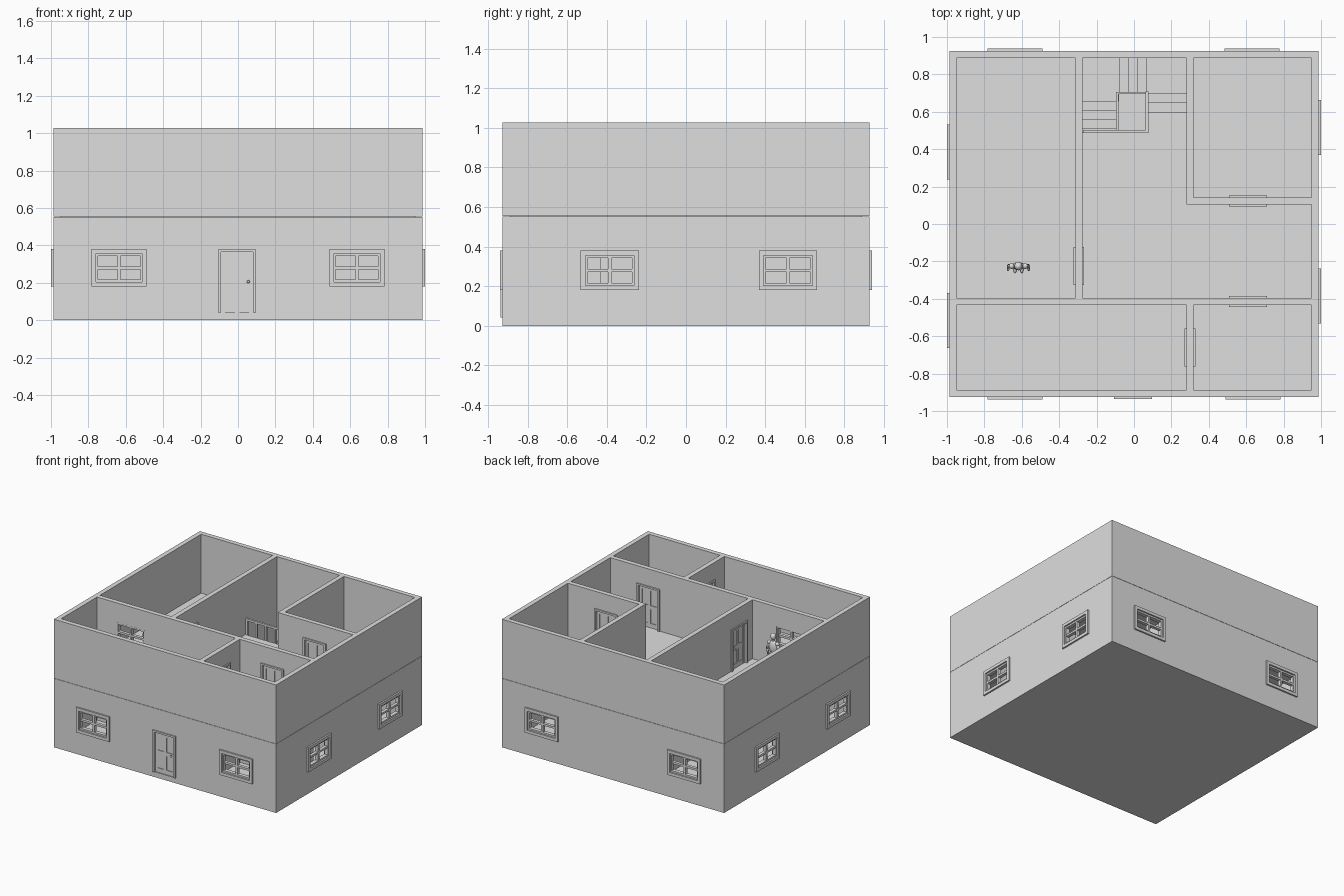
import bpy, bmesh, math
from mathutils import Matrix, Vector

old = bpy.data.objects.get("Cube")
if old:
    bpy.data.objects.remove(old, do_unlink=True)

GREY = (0.735, 0.735, 0.735, 1)
grey = bpy.data.materials.new("plain_grey")
grey.use_nodes = True
grey.diffuse_color = GREY
grey.node_tree.nodes["Principled BSDF"].inputs["Base Color"].default_value = GREY

X, Y, T = 0.987, 0.926, 0.038        # outer half sizes, wall thickness
XI, YI = X - T, Y - T
GROUND, CEILING, UPPER, TOP = 0.04, 0.515, 0.555, 1.028


def finish(name, bm, smooth=False):
    mesh = bpy.data.meshes.new(name)
    bm.to_mesh(mesh)
    bm.free()
    mesh.materials.append(grey)
    for p in mesh.polygons:
        p.use_smooth = smooth
    ob = bpy.data.objects.new(name, mesh)
    bpy.context.scene.collection.objects.link(ob)
    return ob


def add_box(bm, x0, x1, y0, y1, z0, z1, frame=Matrix()):
    size = Matrix.Diagonal((x1 - x0, y1 - y0, z1 - z0, 1))
    mid = Matrix.Translation(((x0 + x1) / 2, (y0 + y1) / 2, (z0 + z1) / 2))
    bmesh.ops.create_cube(bm, size=1, matrix=frame @ mid @ size)


def boxes(name, items, frame=Matrix()):
    bm = bmesh.new()
    for b in items:
        add_box(bm, *b, frame=frame)
    return finish(name, bm)


def cut(target, cutters):
    """Subtract helper objects, then remove them."""
    for c in cutters:
        c.hide_render = True
        mod = target.modifiers.new("opening", "BOOLEAN")
        mod.operation, mod.solver, mod.object = "DIFFERENCE", "EXACT", c
        bpy.context.view_layer.objects.active = target
        bpy.ops.object.modifier_apply(modifier=mod.name)
        bpy.data.objects.remove(c, do_unlink=True)


def facing(x, y, z, turn):
    """Frame whose local -y points out of the wall."""
    return Matrix.Translation((x, y, z)) @ Matrix.Rotation(math.radians(turn), 4, "Z")


def ring(w, h, t, y0, y1):
    """Four bars round a rectangle of half sizes w, h."""
    return [(-w, -w + t, y0, y1, -h, h), (w - t, w, y0, y1, -h, h),
            (-w + t, w - t, y0, y1, h - t, h), (-w + t, w - t, y0, y1, -h, -h + t)]


def window(name, frame, raised=True):
    bars = ring(0.126, 0.076, 0.013, -0.001, 0.03)
    bars += [(-0.008, 0.008, 0, 0.028, -0.065, 0.065),
             (-0.115, 0.115, 0.001, 0.026, -0.008, 0.008)]
    if raised:
        bars += ring(0.147, 0.1, 0.024, -0.013, 0.004)
    boxes(name, bars, frame)
    return boxes("window_cutter", [(-0.124, 0.124, -0.05, T + 0.02, -0.074, 0.074)], frame)


def door(name, frame, both=True):
    h = 0.168
    parts = [(-0.09, 0.09, 0.014, 0.024, -h, h - 0.01)]
    for a, b in ((-0.09, -0.065), (-0.012, 0.012), (0.065, 0.09)):
        parts.append((a, b, 0.008, 0.03, -h, h - 0.01))
    for a, b in ((-h, -h + 0.035), (-0.02, 0.01), (h - 0.04, h - 0.01)):
        parts.append((-0.065, 0.065, 0.0085, 0.0295, a, b))
    for s in ((-0.01, 0.012), (T - 0.012, T + 0.01))[:2 if both else 1]:
        parts += [(-0.102, -0.086, *s, -h, h), (0.086, 0.102, *s, -h, h),
                  (-0.086, 0.086, *s, h - 0.014, h)]
    boxes(name, parts, frame)
    bm = bmesh.new()
    for y in (-0.002, T + 0.002):
        bmesh.ops.create_uvsphere(bm, u_segments=12, v_segments=8, radius=0.008,
                                  matrix=frame @ Matrix.Translation((0.06, y, -0.004)))
    finish(name + "_knobs", bm, True)
    return boxes("door_cutter", [(-0.092, 0.092, -0.05, T + 0.03, -h, h - 0.004)], frame)


# Outer shells of the two storeys
def shell(name, z0, z1):
    ob = boxes(name, [(-X, X, -Y, Y, z0, z1)])
    cut(ob, [boxes("room_cutter", [(-XI, XI, -YI, YI, max(z0 - 0.1, GROUND), z1 + 0.1)])])
    return ob


lower = shell("lower_walls", 0, UPPER - 0.002)
shell("upper_walls", UPPER, TOP)

wz = 0.28
spots = {"front_right": (-0.635, -Y, 0), "front_left": (0.635, -Y, 0),
         "back_right": (-0.635, Y, 180), "back_left": (0.63, Y, 180),
         "left_front": (X, -0.385, 90), "left_rear": (X, 0.515, 90),
         "right_front": (-X, -0.515, -90), "right_rear": (-X, 0.385, -90)}
cutters = [window(k + "_window", facing(x, y, wz, a)) for k, (x, y, a) in spots.items()]
cutters.append(door("front_door", facing(-0.005, -Y, GROUND + 0.17, 0), False))
cut(lower, cutters)

# Upper floor with the stairwell left open
SL, SR, SY = -0.276, 0.281, 0.488
boxes("upper_floor", [(-XI, XI, -YI, SY, CEILING, UPPER),
                      (-XI, SL, SY, YI, CEILING, UPPER),
                      (SR, XI, SY, YI, CEILING, UPPER),
                      (0.07, SR, SY, 0.6, CEILING, UPPER)])

# Room partitions, repeated on both storeys
CY, RY = -0.433, 0.104
walls = {"cross_wall": (-XI, XI, CY, CY + T),
         "side_wall": (SL - T, SL, CY + T, YI),
         "front_room_wall": (SR, SR + T, -YI, CY),
         "stair_wall": (SR, SR + T, RY, YI),
         "rear_room_wall": (SR + T, XI, RY, RY + T)}
for name, plan in walls.items():
    boxes("lower_" + name, [(*plan, GROUND, CEILING)])
upper = {name: boxes("upper_" + name, [(*plan, UPPER, TOP)]) for name, plan in walls.items()}

# Doors and the inner window of the upper rooms
dz = UPPER + 0.168
cut(upper["cross_wall"], [door("cross_door", facing(0.61, CY, dz, 0)),
                          window("inner_window", facing(-0.65, CY, UPPER + 0.24, 0), False)])
cut(upper["side_wall"], [door("side_room_door", facing(SL, -0.225, dz, 90))])
cut(upper["front_room_wall"], [door("front_room_door", facing(SR, -0.66, dz, -90))])
cut(upper["rear_room_wall"], [door("rear_room_door", facing(0.61, RY, dz, 0))])

# Three-flight stair climbing round the well
A, B, C, STEP = -0.09, 0.07, 0.7, 0.049
plan = [(SL, A, 0.507 + i * STEP, 0.507 + (i + 1) * STEP) for i in range(3)]
plan.append((SL, A + 0.01, 0.654, YI))
plan += [(A + 0.01 + i * STEP, A + 0.01 + (i + 1) * STEP, C, YI) for i in range(3)]
plan.append((0.067, SR, C, YI))
plan += [(B, SR, C - (i + 1) * 0.05, C - i * 0.05) for i in range(2)]
rise = (UPPER - GROUND) / (len(plan) + 1)
boxes("stairs", [(*p, max(GROUND, GROUND + (i - 1) * rise), GROUND + (i + 1) * rise)
                 for i, p in enumerate(plan)])

# Railing round the stairwell
corners = [(SL + 0.01, 0.495), (B, 0.495), (B, C), (A, C), (A, 0.495)]
rails = []
for (xa, ya), (xb, yb) in zip(corners[:2], corners[1:3]):
    x0, x1, y0, y1 = min(xa, xb), max(xa, xb), min(ya, yb), max(ya, yb)
    rails.append((x0 - 0.008, x1 + 0.008, y0 - 0.008, y1 + 0.008, 0.668, 0.685))
    for i in range(5):
        px, py = xa + (xb - xa) * i / 4, ya + (yb - ya) * i / 4
        rails.append((px - 0.007, px + 0.007, py - 0.007, py + 0.007, CEILING, 0.67))
for (xa, ya), (xb, yb) in zip(corners[2:4], corners[3:]):
    rails.append((min(xa, xb) - 0.006, max(xa, xb) + 0.006,
                  min(ya, yb) - 0.006, max(ya, yb) + 0.006, 0.485, 0.5))
boxes("stair_railing", rails)


# Standing figure in the side room
def limb(bm, a, b, r0, r1):
    a, b = Vector(a), Vector(b)
    turn = (b - a).to_track_quat("Z", "Y").to_matrix().to_4x4()
    bmesh.ops.create_cone(bm, cap_ends=True, segments=12, radius1=r0, radius2=r1,
                          depth=(b - a).length, matrix=Matrix.Translation((a + b) / 2) @ turn)


def ball(bm, pos, scale):
    bmesh.ops.create_uvsphere(bm, u_segments=16, v_segments=10, radius=1,
                              matrix=Matrix.Translation(pos) @ Matrix.Diagonal((*scale, 1)))


bm = bmesh.new()
ball(bm, (0, 0, 0.325), (0.021, 0.023, 0.027))
limb(bm, (0, 0, 0.28), (0, 0, 0.31), 0.01, 0.009)
ball(bm, (0, 0, 0.24), (0.036, 0.021, 0.055))
ball(bm, (0, 0, 0.185), (0.029, 0.021, 0.027))
for s in (-1, 1):
    ball(bm, (s * 0.036, 0, 0.272), (0.015, 0.015, 0.015))
    limb(bm, (s * 0.036, 0, 0.272), (s * 0.052, 0.002, 0.218), 0.012, 0.009)
    limb(bm, (s * 0.052, 0.002, 0.218), (s * 0.055, -0.015, 0.165), 0.009, 0.007)
    ball(bm, (s * 0.055, -0.018, 0.156), (0.007, 0.008, 0.013))
    limb(bm, (s * 0.015, 0, 0.185), (s * 0.018, 0, 0.095), 0.016, 0.012)
    limb(bm, (s * 0.018, 0, 0.095), (s * 0.018, 0.003, 0.01), 0.012, 0.008)
    ball(bm, (s * 0.018, -0.014, 0.008), (0.009, 0.024, 0.008))
figure = finish("standing_figure", bm, True)
figure.location = (-0.618, -0.225, UPPER)
